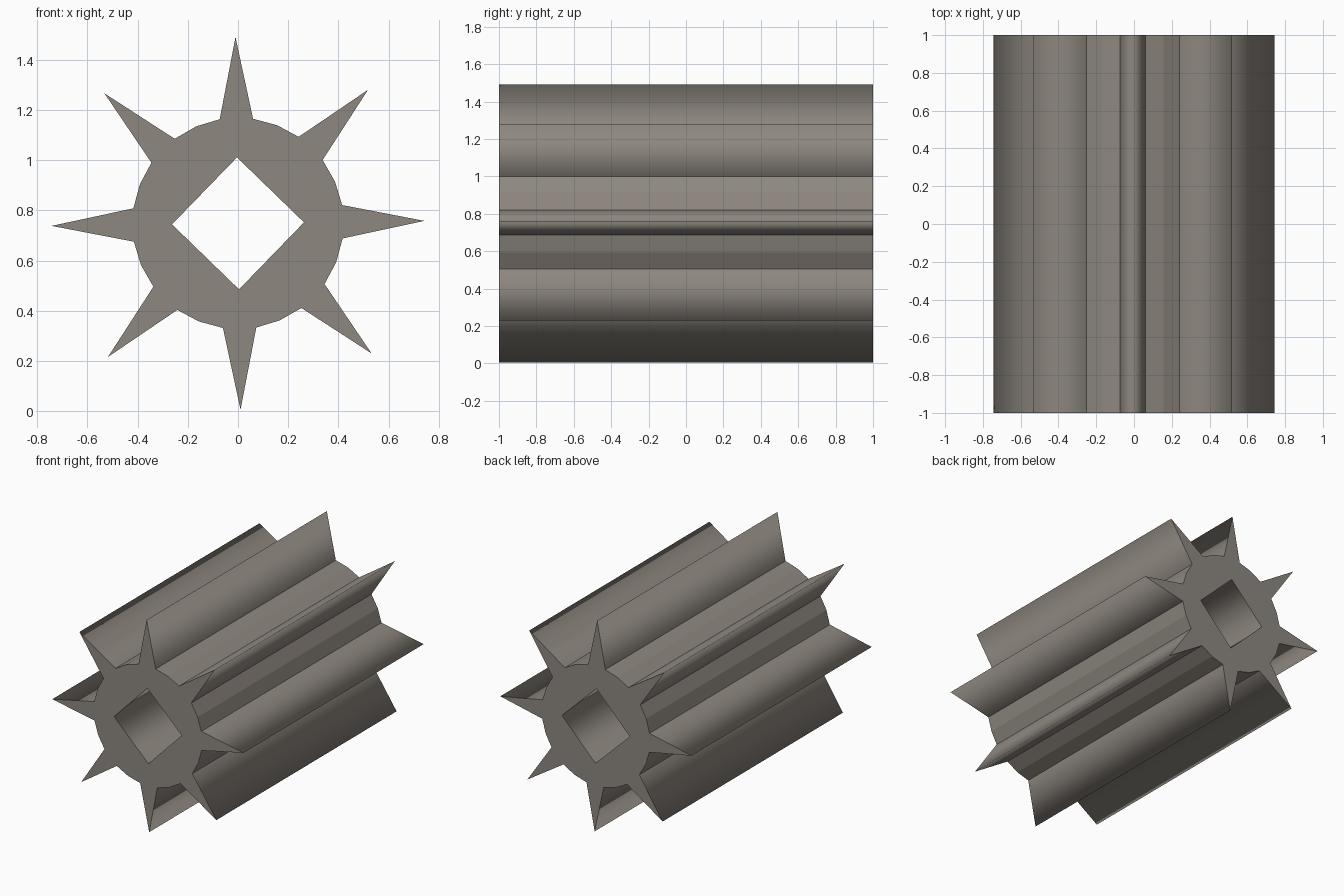
import bpy, bmesh, math

if "Cube" in bpy.data.objects:
    bpy.data.objects.remove(bpy.data.objects["Cube"])

CENTRE_Z = 0.748
TEETH = 8

# One tooth pitch: left root, tip, right root, middle of the core facet
PITCH = [(-0.073, 0.415), (-0.01, 0.743), (0.06, 0.417), (0.156, 0.391)]
HOLE_CORNER = [(-0.004, 0.263)]


def repeat(points, count):
    """Copy the points clockwise around the axis."""
    ring = []
    for i in range(count):
        a = -2 * math.pi * i / count
        c, s = math.cos(a), math.sin(a)
        ring += [(x * c - z * s, x * s + z * c) for x, z in points]
    return ring


def add_walls(bm, profile, is_smooth):
    """Sweep a closed profile from front to back; return both end loops."""
    front = [bm.verts.new((x, -1, z + CENTRE_Z)) for x, z in profile]
    back = [bm.verts.new((x, 1, z + CENTRE_Z)) for x, z in profile]
    n = len(profile)
    for i in range(n):
        j = (i + 1) % n
        face = bm.faces.new((front[i], front[j], back[j], back[i]))
        face.smooth = is_smooth(i)
    return [[bm.edges.get((v[i], v[(i + 1) % n])) for i in range(n)]
            for v in (front, back)]


bm = bmesh.new()

# Toothed outside: smooth tooth flanks, flat core facets
outer = add_walls(bm, repeat(PITCH, TEETH), lambda i: i % 4 < 2)

# Square bore
bore = add_walls(bm, repeat(HOLE_CORNER, 4), lambda i: True)

# Flat end caps with the bore left open
for outer_loop, bore_loop in zip(outer, bore):
    cap = bmesh.ops.triangle_fill(bm, edges=outer_loop + bore_loop,
                                  use_beauty=True)
    for item in cap["geom"]:
        if isinstance(item, bmesh.types.BMFace):
            item.smooth = False

bmesh.ops.recalc_face_normals(bm, faces=bm.faces[:])

mesh = bpy.data.meshes.new("toothed_roller")
bm.to_mesh(mesh)
bm.free()

# Dark warm grey metal
metal = bpy.data.materials.new("dark_warm_grey")
metal.diffuse_color = (0.27, 0.243, 0.213, 1)
metal.use_nodes = True
metal.node_tree.nodes["Principled BSDF"].inputs["Base Color"].default_value = metal.diffuse_color
mesh.materials.append(metal)

roller = bpy.data.objects.new("toothed_roller", mesh)
bpy.context.collection.objects.link(roller)
